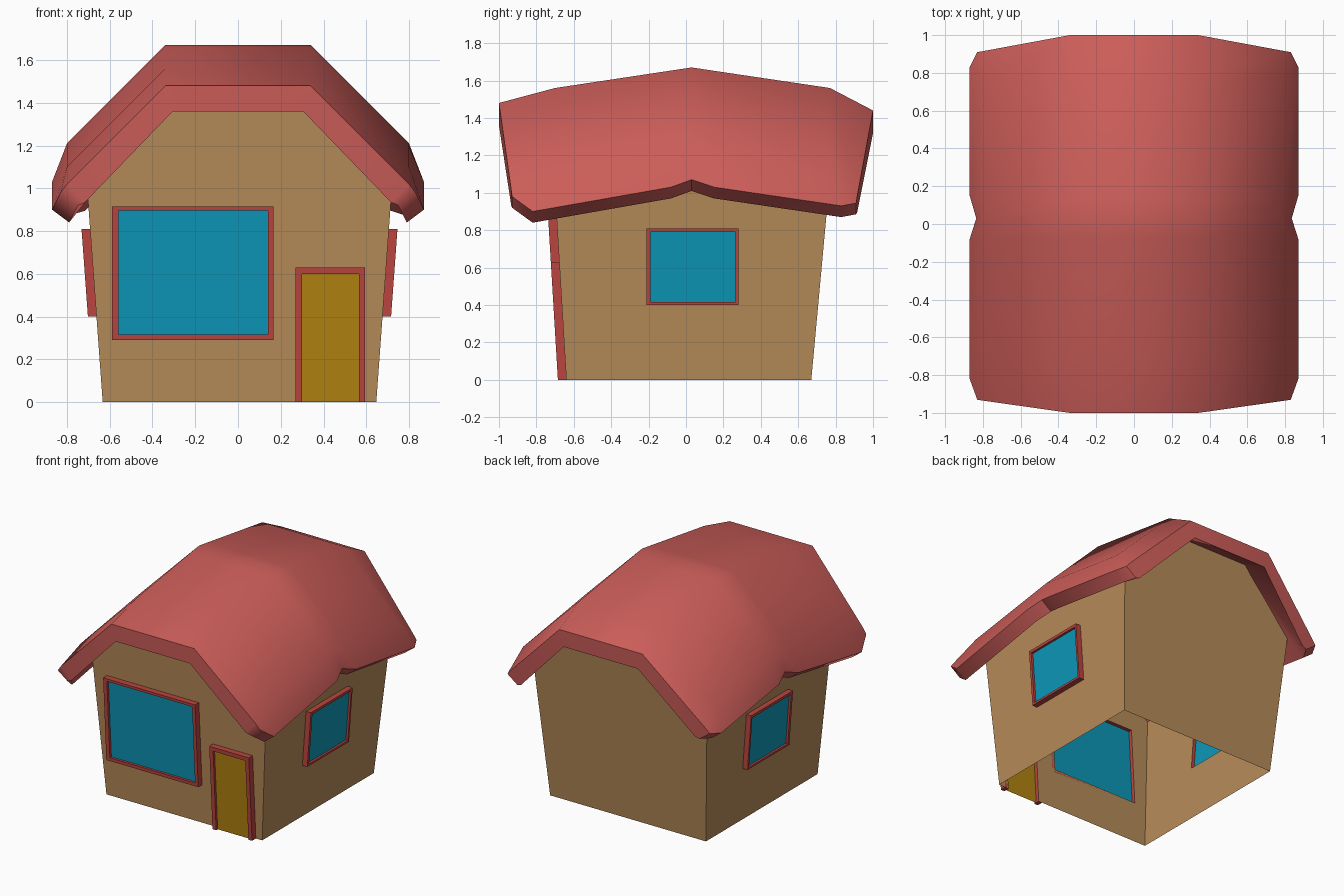
import bpy, bmesh, math
from mathutils import Vector

if "Cube" in bpy.data.objects:
    bpy.data.objects.remove(bpy.data.objects["Cube"])


def material(name, rgb):
    m = bpy.data.materials.new(name)
    m.diffuse_color = (*rgb, 1)
    m.use_nodes = True
    m.node_tree.nodes["Principled BSDF"].inputs["Base Color"].default_value = m.diffuse_color
    return m


WALL = material("wall_tan", (0.47, 0.26, 0.10))
ROOF = material("roof_red", (0.60, 0.11, 0.10))
TRIM = material("trim_red", (0.49, 0.06, 0.05))
GLASS = material("glass_blue", (0.004, 0.31, 0.48))
WOOD = material("door_ochre", (0.45, 0.23, 0.005))


def finish(bm, name, mat, recalc=True):
    if recalc:
        bmesh.ops.recalc_face_normals(bm, faces=bm.faces[:])
    me = bpy.data.meshes.new(name)
    bm.to_mesh(me)
    bm.free()
    me.materials.append(mat)
    ob = bpy.data.objects.new(name, me)
    bpy.context.collection.objects.link(ob)
    return ob


# Leaning wall planes: u along the wall, z up, d outwards
def front(u, z, d=0):
    return Vector((u, -0.64 - 0.06 * z - d, z))


def back(u, z, d=0):
    return Vector((u, 0.67 + 0.092 * z + d, z))


def side(s):
    return lambda u, z, d=0: Vector((0.007 + s * (0.64 + 0.073 * z + d), u, z))


def rect(u0, u1, z0, z1):
    return [(u0, z0), (u1, z0), (u1, z1), (u0, z1)]


def wall(bm, plane, loops):
    edges = []
    for loop in loops:
        vs = [bm.verts.new(plane(*p)) for p in loop]
        edges += [bm.edges.new((a, b)) for a, b in zip(vs, vs[1:] + vs[:1])]
    bmesh.ops.triangle_fill(bm, edges=edges, use_beauty=True,
                            normal=plane(0, 0, 1) - plane(0, 0, 0))


def framed(name, plane, outer, inner, depth, pane_mat, closed=True):
    # surround of rectangular section, and the panel inside it
    bm = bmesh.new()
    rings = [[bm.verts.new(plane(*p, d)) for p in pts]
             for pts, d in ((outer, 0), (outer, depth), (inner, depth), (inner, 0))]
    n = len(outer)
    for i in range(n if closed else n - 1):
        j = (i + 1) % n
        for k in range(4):
            a, b = rings[k], rings[(k + 1) % 4]
            bm.faces.new((a[i], a[j], b[j], b[i]))
    if not closed:
        for i in (0, n - 1):
            bm.faces.new([r[i] for r in rings])
    finish(bm, name + "_frame", TRIM)
    bm = bmesh.new()
    f = bm.faces.new([bm.verts.new(plane(*p, depth * 0.6)) for p in inner])
    f.normal_update()
    if f.normal.dot(plane(0, 0, 1) - plane(0, 0, 0)) < 0:
        f.normal_flip()
    finish(bm, name + "_panel", pane_mat, recalc=False)


big_out, big_in = rect(-0.59, 0.165, 0.29, 0.915), rect(-0.56, 0.14, 0.315, 0.895)
side_out, side_in = rect(-0.21, 0.28, 0.40, 0.81), rect(-0.19, 0.265, 0.415, 0.79)
door_out = [(0.27, 0), (0.27, 0.63), (0.595, 0.63), (0.595, 0)]
door_in = [(0.30, 0), (0.30, 0.60), (0.565, 0.60), (0.565, 0)]

# Walls: open shell with gables and openings
bm = bmesh.new()
ze = 1.015
xe, xb = 0.64 + 0.073 * ze, 0.64
gable = [(0.007 + xb, 0), (0.007 + xe, ze), (0.315, 1.43), (-0.30, 1.43),
         (0.007 - xe, ze), (0.007 - xb, 0)]
wall(bm, front, [gable + door_in, big_in])
wall(bm, back, [gable])
for s in (-1, 1):
    wall(bm, side(s), [[(-0.64, 0), (0.67, 0), (back(0, ze).y, ze), (0.03, 1.12),
                        (front(0, ze).y, ze)], side_in])
bmesh.ops.remove_doubles(bm, verts=bm.verts[:], dist=0.001)
finish(bm, "walls", WALL)

# Windows and door
framed("front_window", front, big_out, big_in, 0.045, GLASS)
framed("door", front, door_out, door_in, 0.045, WOOD, closed=False)
framed("left_window", side(-1), side_out, side_in, 0.04, GLASS)
framed("right_window", side(1), side_out, side_in, 0.04, GLASS)

# Roof stations: ridge y, ridge z, shoulder y, eave x, eave y, eave z
stations = [
    (-1.00, 1.48, -0.935, 0.83, -0.93, 0.98),
    (-0.70, 1.56, -0.70, 0.87, -0.82, 0.90),
    (-0.07, 1.655, -0.07, 0.87, -0.08, 1.03),
    (0.03, 1.67, 0.03, 0.835, 0.03, 1.07),
    (0.13, 1.655, 0.13, 0.87, 0.15, 1.03),
    (0.77, 1.56, 0.77, 0.87, 0.83, 0.93),
    (1.00, 1.44, 0.915, 0.83, 0.91, 0.945),
]
bm = bmesh.new()
loops = []
for ry, rz, sy, ex, ey, ez in stations:
    top = [(ex, ey, ez), (0.80, sy, rz - 0.46), (0.34, ry, rz)]
    low = [(ex - 0.08, ey, ez - 0.06), (0.715, sy, rz - 0.545), (0.305, ry, rz - 0.12)]
    full = [[(-x, y, z) for x, y, z in h] + h[::-1] for h in (top, low)]
    loops.append([bm.verts.new(p) for p in full[0] + full[1][::-1]])
for a, b in zip(loops, loops[1:]):
    for i in range(12):
        j = (i + 1) % 12
        bm.faces.new((a[i], a[j], b[j], b[i]))
for l in (loops[0], loops[-1]):
    for i in range(5):
        bm.faces.new((l[i], l[i + 1], l[10 - i], l[11 - i]))
roof = finish(bm, "roof", ROOF)
roof.data.shade_smooth()
roof.data.set_sharp_from_angle(angle=math.radians(48))
